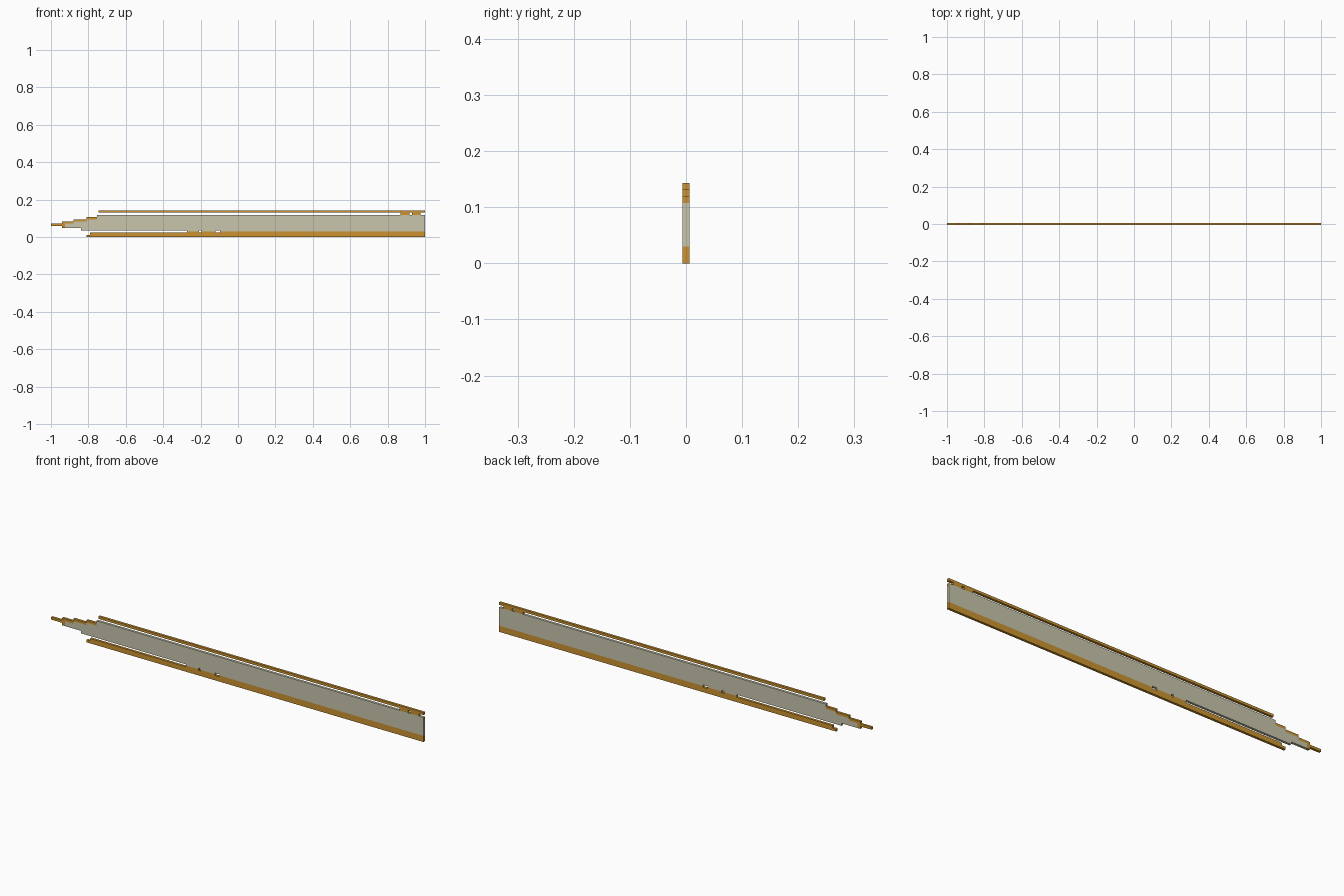
import bpy

cube = bpy.data.objects.get("Cube")
if cube:
    bpy.data.objects.remove(cube, do_unlink=True)

P = 2 / 168          # one grid cell
HALF = P / 2         # half the plate thickness


def material(name, rgb):
    m = bpy.data.materials.new(name)
    m.use_nodes = True
    m.diffuse_color = (*rgb, 1)
    m.node_tree.nodes["Principled BSDF"].inputs["Base Color"].default_value = (*rgb, 1)
    return m


BRASS = material("brass", (0.60, 0.29, 0.03))
CREAM = material("pale_steel", (0.58, 0.56, 0.41))


def bar(name, x0, x1, row0, row1, mat):
    """Flat bar from x0 to x1, between two grid rows."""
    bpy.ops.mesh.primitive_cube_add(size=1, location=((x0 + x1) / 2, 0, (row0 + row1) / 2 * P))
    ob = bpy.context.object
    ob.name = name
    ob.scale = (x1 - x0, 2 * HALF, (row1 - row0) * P)
    bpy.ops.object.transform_apply(location=False, rotation=False, scale=True)
    ob.data.materials.append(mat)
    return ob


# Upper rail and its mounting blocks
bar("upper_rail", -0.745, 1, 11, 12, BRASS)
for i, (a, b) in enumerate([(0.87, 0.917), (0.929, 0.976)]):
    bar(f"rail_mount_{i + 1}", a, b, 10, 11, BRASS)

# Lower rail
bar("lower_rail_base", -0.81, 1, 0, 1, BRASS)
bar("lower_rail_top", -0.79, 1, 1, 2, BRASS)

# Blade body, with a brass end on its uppermost row
bar("blade_body", -0.755, 1, 3, 9, CREAM)
spine = bar("blade_spine", -0.755, 1, 9, 10, CREAM)
spine.data.materials.append(BRASS)
for f in spine.data.polygons:
    if f.normal.x > 0.9:
        f.material_index = 1

# Blade lower edge joining the rail, pierced by small slots
bar("edge_brass", -0.095, 1, 2, 2.5, BRASS)
bar("edge_pale", -0.095, 1, 2.5, 3, CREAM)
for i, (a, b) in enumerate([(-0.274, -0.208), (-0.196, -0.119)]):
    bar(f"edge_link_{i + 1}", a, b, 2, 2.5, BRASS)
    bar(f"edge_link_pale_{i + 1}", a, b, 2.5, 3, CREAM)

# Stepped point: x start, x end, lower row, upper row of the pale core
steps = [(-0.81, -0.755, 3, 8), (-0.84, -0.81, 3, 7),
         (-0.88, -0.84, 4, 7), (-0.925, -0.88, 4, 6)]
for i, (a, b, lo, hi) in enumerate(steps):
    bar(f"point_core_{i + 1}", a, b, lo, hi, CREAM)

# Brass trim along the steps, and the needle tip
trims = [(-0.81, -0.755, 8, 9), (-0.88, -0.81, 7, 8),
         (-0.94, -0.88, 6, 7), (-0.94, -0.925, 4, 6)]
for i, (a, b, lo, hi) in enumerate(trims):
    bar(f"point_trim_{i + 1}", a, b, lo, hi, BRASS)
bar("needle_tip", -1, -0.94, 5, 6, BRASS)
